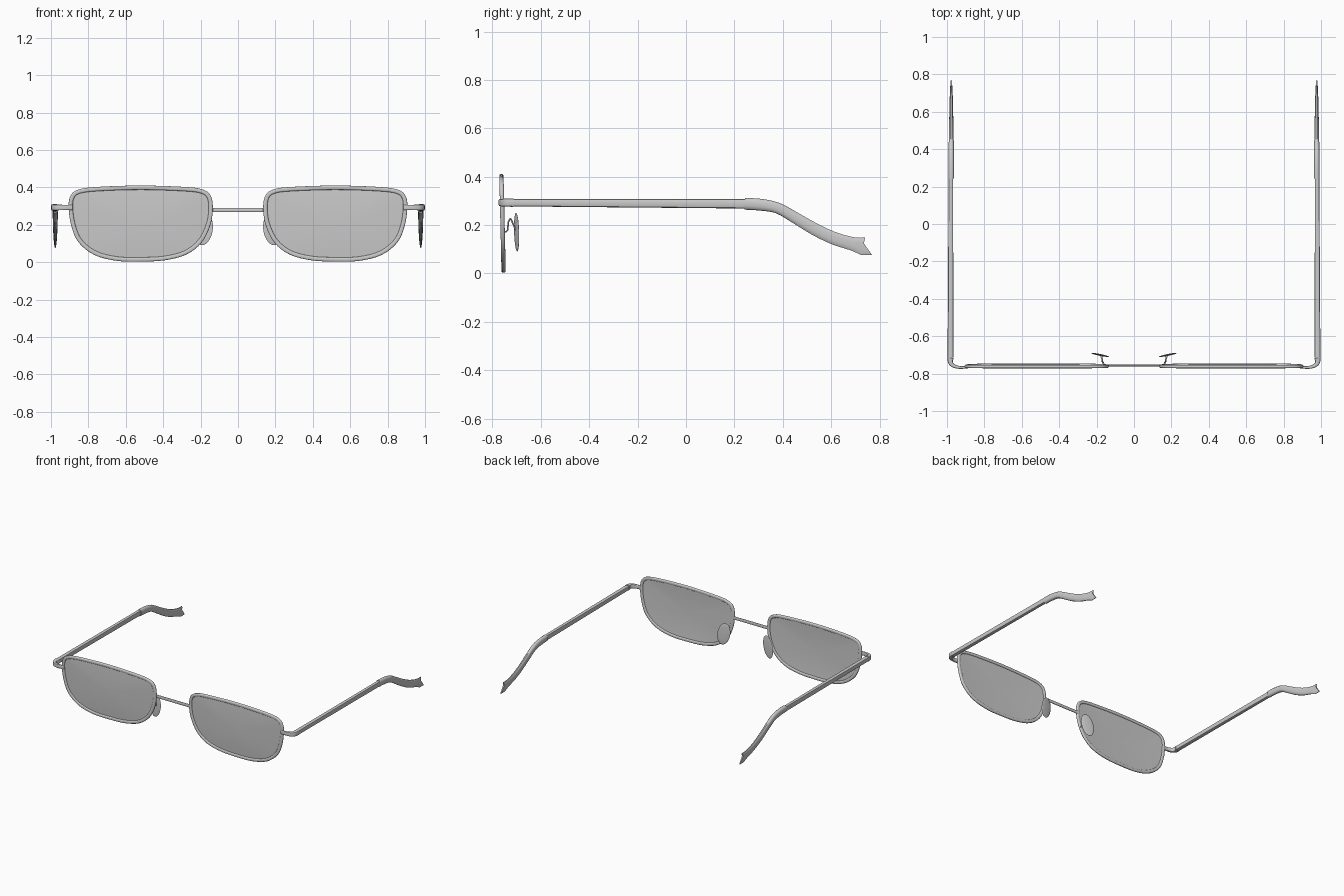
import bpy, bmesh
from math import cos, sin, pi, copysign
from mathutils import Vector, Matrix

cube = bpy.data.objects.get("Cube")
if cube:
    bpy.data.objects.remove(cube, do_unlink=True)

X, Y, Z = Vector((1, 0, 0)), Vector((0, 1, 0)), Vector((0, 0, 1))

grey = bpy.data.materials.new("plain_grey")
grey.use_nodes = True
grey.diffuse_color = (0.6, 0.6, 0.6, 1)
grey.node_tree.nodes["Principled BSDF"].inputs["Base Color"].default_value = (0.6, 0.6, 0.6, 1)


def finish(name, bm, mirror=True, angle=40):
    """Turn a bmesh into a smooth object, mirrored across x."""
    bmesh.ops.recalc_face_normals(bm, faces=bm.faces)
    mesh = bpy.data.meshes.new(name)
    bm.to_mesh(mesh)
    bm.free()
    mesh.materials.append(grey)
    ob = bpy.data.objects.new(name, mesh)
    bpy.context.collection.objects.link(ob)
    bpy.ops.object.select_all(action='DESELECT')
    ob.select_set(True)
    bpy.context.view_layer.objects.active = ob
    bpy.ops.object.shade_smooth_by_angle(angle=angle * pi / 180)
    if mirror:
        ob.modifiers.new("Mirror", 'MIRROR').use_mirror_merge = False
    return ob


def spline(points, steps=4, closed=False):
    """Smooth path through points of any dimension."""
    pts = [Vector(p) for p in points]
    n = len(pts)
    get = (lambda i: pts[i % n]) if closed else (lambda i: pts[max(0, min(n - 1, i))])
    out = []
    for i in range(n if closed else n - 1):
        a, b, c, d = (get(i + k) for k in (-1, 0, 1, 2))
        for s in range(steps):
            t = s / steps
            out.append(0.5 * (2 * b + (c - a) * t + (2 * a - 5 * b + 4 * c - d) * t * t
                              + (3 * b - a - 3 * c + d) * t ** 3))
    return out if closed else out + [pts[-1]]


def sweep(name, path, sizes, hint, closed=False, power=0.6, sides=12, end=None, mirror=True):
    """Sweep a rounded section; sizes are half extents (across, along hint)."""
    bm = bmesh.new()
    n = len(path)
    rings = []
    for i, p in enumerate(path):
        if closed:
            t = path[(i + 1) % n] - path[i - 1]
        else:
            t = path[min(i + 1, n - 1)] - path[max(i - 1, 0)]
        if end and i == n - 1:
            t = Vector(end)
        t.normalize()
        side = t.cross(hint).normalized()
        up = side.cross(t)
        a, b = sizes[i] if isinstance(sizes, list) else sizes
        ring = []
        for k in range(sides):
            ang = 2 * pi * (k + 0.5) / sides
            u, v = (copysign(abs(f) ** power, f) for f in (cos(ang), sin(ang)))
            ring.append(bm.verts.new(p + side * a * u + up * b * v))
        rings.append(ring)
    for i in range(n if closed else n - 1):
        r, s = rings[i], rings[(i + 1) % n]
        for k in range(sides):
            j = (k + 1) % sides
            bm.faces.new((r[k], r[j], s[j], s[k]))
    if not closed:
        bm.faces.new(rings[0])
        bm.faces.new(rings[-1])
    return finish(name, bm, mirror)


# Rim outline, leaning back slightly towards the bottom
CX, CZ = 0.52, 0.207
outline = [(0.905, 0.29), (0.9, 0.35), (0.865, 0.386), (0.76, 0.402), (0.52, 0.41),
           (0.28, 0.402), (0.185, 0.389), (0.143, 0.355), (0.135, 0.28), (0.15, 0.195),
           (0.195, 0.105), (0.275, 0.042), (0.39, 0.011), (0.52, 0.004), (0.65, 0.008),
           (0.77, 0.04), (0.855, 0.11), (0.892, 0.2)]


def lean(z):
    return -0.763 + (0.41 - z) * 0.023


curve = spline(outline, 4, True)
rim_path = []
for p in curve:
    x, z = CX + (p.x - CX) * 0.971, CZ + (p.y - CZ) * 0.946
    rim_path.append(Vector((x, lean(z), z)))
sweep("lens_rims", rim_path, (0.0115, 0.009), Y, closed=True, power=0.7)

# Thin lenses, gently domed towards the front
bm = bmesh.new()
for back in (0, 0.005):
    centre = bm.verts.new((CX, lean(CZ) - 0.009 + back, CZ))
    previous = None
    for f in (0.2, 0.4, 0.6, 0.8, 1.0):
        ring = []
        for p in rim_path:
            x, z = CX + (p.x - CX) * f, CZ + (p.z - CZ) * f
            ring.append(bm.verts.new((x, lean(z) - 0.009 + 0.007 * f * f + back, z)))
        for k in range(len(ring)):
            j = k - 1
            if previous:
                bm.faces.new((previous[j], previous[k], ring[k], ring[j]))
            else:
                bm.faces.new((centre, ring[k], ring[j]))
        previous = ring
finish("lenses", bm)

# Bridge bar
sweep("bridge", [Vector((x, -0.757, 0.279)) for x in (-0.15, 0, 0.15)],
      (0.005, 0.011), Z, mirror=False)

# End pieces curving from the rims back to the hinges
corner = spline([(0.885, -0.764, 0.293), (0.93, -0.767, 0.293), (0.965, -0.758, 0.293),
                 (0.981, -0.74, 0.293), (0.981, -0.715, 0.293)])
last = len(corner) - 1
sweep("end_pieces", corner, [(0.007 + 0.011 * (i / last) ** 2, 0.013 + 0.005 * i / last)
                             for i in range(last + 1)], Z, power=0.45)

# Straight temple arms
sweep("temple_arms", [Vector((0.981, -0.713, 0.293)), Vector((0.979, 0.26, 0.288))],
      [(0.016, 0.016), (0.020, 0.012)], X, power=0.5)

# Ear tips: y, z, half height, half width
tip = spline([(0.243, 0.288, 0.025, 0.016), (0.31, 0.284, 0.025, 0.0155),
              (0.38, 0.27, 0.023, 0.015), (0.45, 0.231, 0.024, 0.0135),
              (0.53, 0.184, 0.026, 0.012), (0.61, 0.146, 0.027, 0.010),
              (0.69, 0.122, 0.029, 0.008), (0.746, 0.109, 0.042, 0.005)], 3)
sweep("ear_tips", [Vector((0.977, p[0], p[1])) for p in tip],
      [(p[2], p[3]) for p in tip], X, power=0.8, end=(0, 0.07, 0.05))

# Nose pad wires
wire = spline([(0.162, -0.752, 0.172), (0.166, -0.738, 0.178), (0.17, -0.734, 0.212),
               (0.17, -0.725, 0.226), (0.172, -0.717, 0.21), (0.176, -0.703, 0.176)], 3)
sweep("nose_pad_wires", wire, (0.0035, 0.0045), X, power=1, sides=8)

# Oval nose pads, turned and tilted
bm = bmesh.new()
bmesh.ops.create_uvsphere(bm, u_segments=24, v_segments=12, radius=1)
pose = (Matrix.Translation((0.181, -0.700, 0.171)) @ Matrix.Rotation(0.2, 4, 'Z')
        @ Matrix.Rotation(-0.22, 4, 'Y') @ Matrix.Diagonal((0.046, 0.005, 0.082, 1)))
bmesh.ops.transform(bm, matrix=pose, verts=bm.verts)
finish("nose_pads", bm, angle=60)
